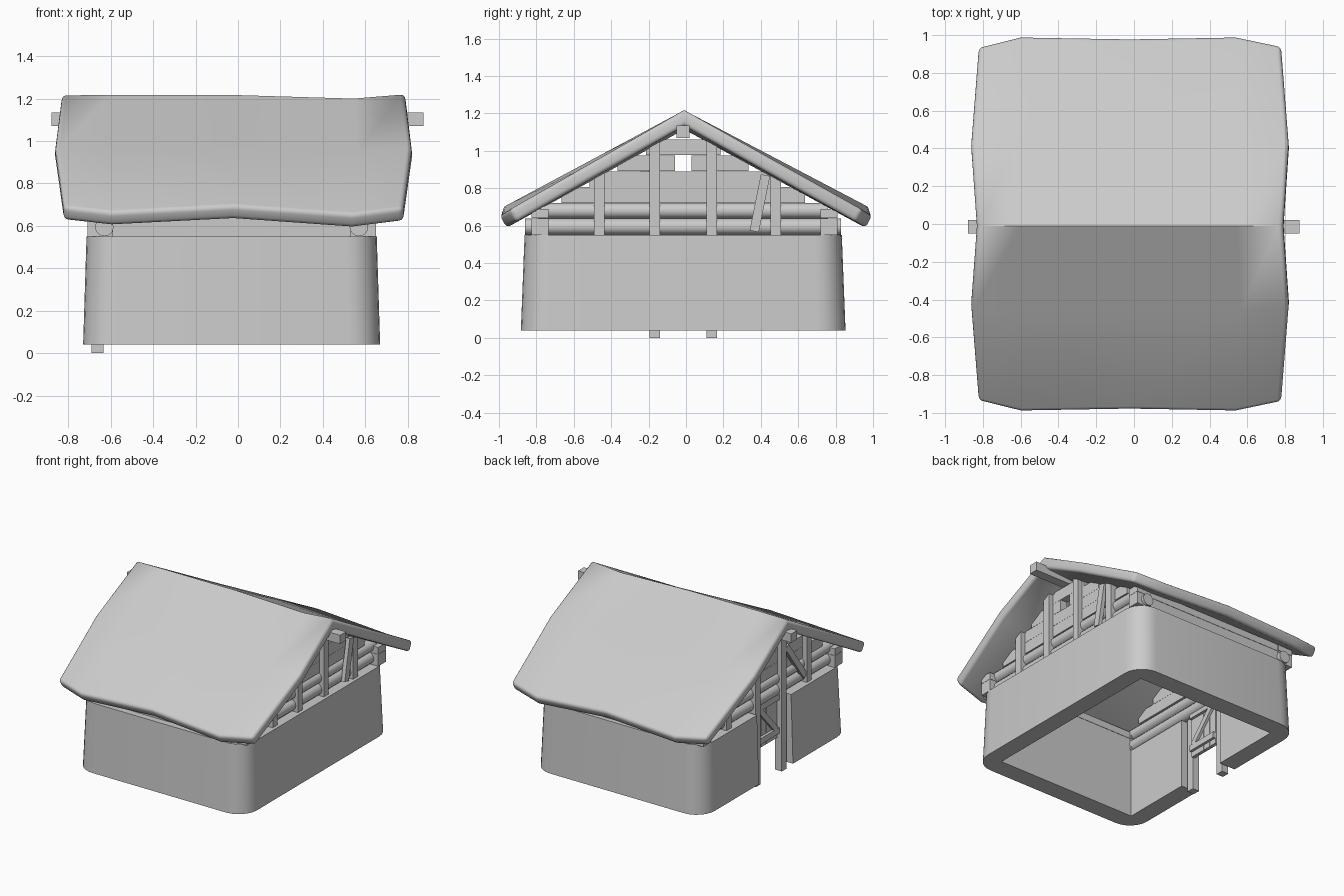
import bpy, bmesh, math
from mathutils import Vector

cube = bpy.data.objects.get("Cube")
if cube:
    bpy.data.objects.remove(cube)

grey = bpy.data.materials.new("plain_grey")
grey.use_nodes = True
grey.diffuse_color = (0.6, 0.6, 0.6, 1)
grey.node_tree.nodes["Principled BSDF"].inputs["Base Color"].default_value = (0.6, 0.6, 0.6, 1)

CX, CY = -0.03, -0.015      # middle of the building
SLOPE, PEAK = 0.565, 1.135  # underside of the roof


def finish(bm, name, angle=40):
    bmesh.ops.recalc_face_normals(bm, faces=bm.faces)
    mesh = bpy.data.meshes.new(name)
    bm.to_mesh(mesh)
    bm.free()
    mesh.materials.append(grey)
    obj = bpy.data.objects.new(name, mesh)
    bpy.context.collection.objects.link(obj)
    bpy.ops.object.select_all(action='DESELECT')
    obj.select_set(True)
    bpy.context.view_layer.objects.active = obj
    bpy.ops.object.shade_smooth_by_angle(angle=math.radians(angle))
    return obj


def box(name, x, y, z):
    bm = bmesh.new()
    bmesh.ops.create_cube(bm, size=1)
    for v in bm.verts:
        v.co = Vector([(r[0] + r[1]) / 2 + c * (r[1] - r[0]) for r, c in zip((x, y, z), v.co)])
    return finish(bm, name)


def log(name, a, b, radius):
    # round timber between two points
    a, b = Vector(a), Vector(b)
    bm = bmesh.new()
    bmesh.ops.create_cone(bm, cap_ends=True, segments=12, radius1=radius, radius2=radius, depth=(b - a).length)
    bm.transform((b - a).to_track_quat('Z', 'Y').to_matrix().to_4x4())
    bmesh.ops.translate(bm, verts=bm.verts, vec=(a + b) / 2)
    return finish(bm, name)


def brace(name, x, a, b, width, depth=0.03):
    # slanted board lying in a gable plane, a and b are (y, z)
    a, b = Vector(a), Vector(b)
    side = (b - a).normalized().orthogonal() * width / 2
    bm = bmesh.new()
    face = bm.faces.new([bm.verts.new((x - depth / 2, *p)) for p in (a + side, b + side, b - side, a - side)])
    ext = bmesh.ops.extrude_face_region(bm, geom=[face])["geom"]
    bmesh.ops.translate(bm, verts=[g for g in ext if isinstance(g, bmesh.types.BMVert)], vec=(depth, 0, 0))
    return finish(bm, name)


# Stone base: rounded outside, square inside, open at the doorway
def base_wall():
    hx, hy, ix, iy, r, door = 0.70, 0.868, 0.57, 0.73, 0.15, 0.2
    pairs = [((-hx, door), (-ix, door))]
    for sx, sy, start in ((-1, 1, 180), (1, 1, 90), (1, -1, 0), (-1, -1, -90)):
        for i in range(7):
            a = math.radians(start - i * 15)
            outer = (sx * (hx - r) + r * math.cos(a), sy * (hy - r) + r * math.sin(a))
            pairs.append((outer, (sx * ix, sy * iy)))
    pairs.append(((-hx, -door), (-ix, -door)))
    bm = bmesh.new()
    rings = []
    for o, i in pairs:
        top = 0.977
        loop = [(o[0], o[1], 0.04), (o[0] * top, o[1] * top if abs(o[1]) > door else o[1], 0.55),
                (i[0], i[1], 0.55), (i[0], i[1], 0.04)]
        rings.append([bm.verts.new((x + CX, y + CY, z)) for x, y, z in loop])
    for a, b in zip(rings, rings[1:]):
        for k in range(4):
            n = (k + 1) % 4
            bm.faces.new((a[k], a[n], b[n], b[k]))
    bm.faces.new(rings[0])
    bm.faces.new(rings[-1])
    bmesh.ops.remove_doubles(bm, verts=bm.verts, dist=0.0005)
    finish(bm, "base_wall")


base_wall()

# Roof: a bent sheet with wavy eaves, given thickness
columns = (-1, -0.72, 0, 0.7, 1)
eave_y = (0.94, 0.995, 0.985, 0.995, 0.945)
eave_z = (0.69, 0.665, 0.695, 0.655, 0.685)
ridge_z = (1.215, 1.217, 1.217, 1.2, 1.22)
bm = bmesh.new()
grid = []
for t in (-1, -0.46, 0, 0.46, 1):
    half = 0.81 if t == 0 else 0.84 if abs(t) < 1 else 0.80
    row = []
    for c, ey, ez, rz in zip(columns, eave_y, eave_z, ridge_z):
        z = rz + (ez - rz) * abs(t)
        row.append(bm.verts.new((c * half - 0.022, t * ey - 0.01 * (1 - abs(t)), z)))
    grid.append(row)
for a, b in zip(grid, grid[1:]):
    for i in range(4):
        bm.faces.new((a[i], a[i + 1], b[i + 1], b[i]))
roof = finish(bm, "roof", 45)
if roof.data.polygons[0].normal.z < 0:
    roof.data.flip_normals()
solid = roof.modifiers.new("thickness", 'SOLIDIFY')
solid.thickness, solid.offset, solid.use_even_offset = 0.075, -1, True
bevel = roof.modifiers.new("soft_rim", 'BEVEL')
bevel.width, bevel.segments, bevel.angle_limit = 0.022, 3, math.radians(65)

# Ridge beam
box("ridge_beam", (-0.88, 0.875), (-0.05, 0.02), (1.07, 1.135))

# Gables: logs, boards, posts and braces at both ends
for side, end in ((1, "left"), (-1, "right")):
    def gx(a, b):
        return sorted((CX + side * a, CX + side * b))

    x = CX + side * 0.6
    log(end + "_lower_log", (x, -0.86, 0.595), (x, 0.83, 0.595), 0.044)
    log(end + "_upper_log", (x, -0.79, 0.68), (x, 0.76, 0.68), 0.042)
    for i in range(4):
        low = 0.722 + i * 0.085
        reach = (PEAK - low - 0.045) / SLOPE
        spans = [(CY - reach, CY + reach)]
        if i == 2:      # window gap
            spans = [(CY - reach, -0.06), (0.03, CY + reach)]
        for span in spans:
            box(end + "_gable_board", gx(0.57, 0.625), span, (low, low + 0.084))
    for y in (-0.463, -0.168, 0.138, 0.48):
        door_post = side < 0 and abs(y) < 0.3
        box(end + "_gable_post", gx(0.605, 0.66), (y - 0.028, y + 0.028),
            (0 if door_post else 0.55, PEAK + 0.015 - SLOPE * abs(y - CY)))

brace("left_gable_brace", 0.625, (0.365, 0.57), (0.425, 0.87), 0.05)
brace("right_gable_brace", -0.67, (-0.43, 0.6), (-0.21, 0.9), 0.045)

# Eave logs with square corner ends
for y in (-0.78, 0.765):
    for z, h in ((0.594, 0.088), (0.665, 0.05)):
        box("eave_log", (-0.66, 0.6), (y - 0.035, y + 0.035), (z - h / 2, z + h / 2))
        for x in (-0.65, 0.59):
            box("corner_block", (x - 0.06, x + 0.06), (y - 0.045, y + 0.045), (z - h / 2, z + h / 2))

# Door: boards with a Z shaped brace, clear of the ground
for i in range(4):
    y = -0.14 + i * 0.0635
    box("door_board", (-0.65, -0.625), (y, y + 0.0605), (0.24, 0.63))
for z in (0.3, 0.55):
    for x in (-0.66, -0.615):
        box("door_rail", (x - 0.01, x + 0.01), (-0.14, 0.11), (z - 0.022, z + 0.022))
for x in (-0.66, -0.615):
    brace("door_brace", x, (-0.11, 0.32), (0.08, 0.53), 0.04, 0.02)
